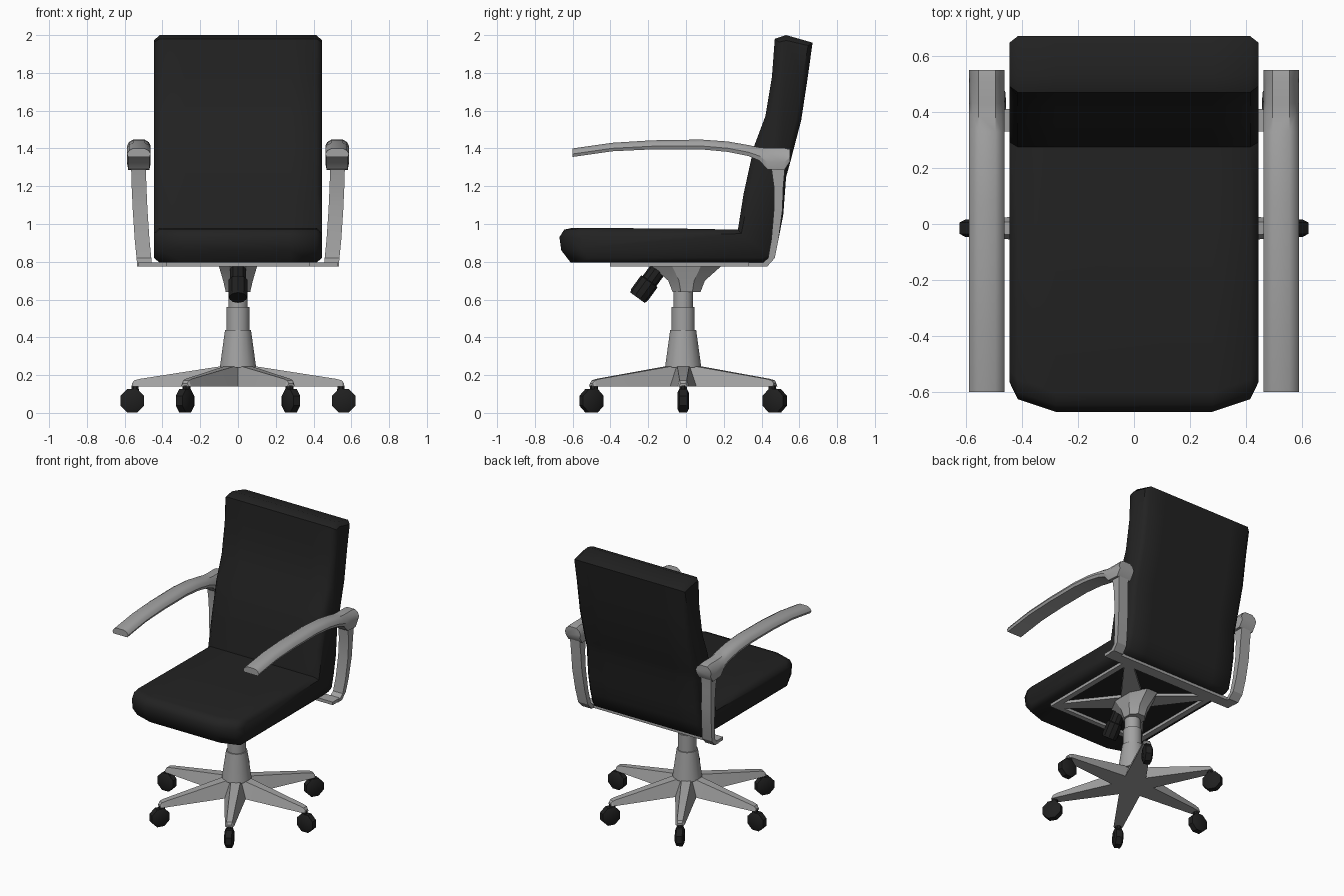
import bpy, bmesh, math
from mathutils import Vector, Matrix

if "Cube" in bpy.data.objects:
    bpy.data.objects.remove(bpy.data.objects["Cube"])


def material(name, value):
    m = bpy.data.materials.new(name)
    m.use_nodes = True
    color = (value, value, value, 1)
    m.diffuse_color = color
    m.node_tree.nodes["Principled BSDF"].inputs["Base Color"].default_value = color
    return m


BLACK = material("black upholstery", 0.016)
PLASTIC = material("black plastic", 0.014)
GREY = material("grey frame", 0.36)
AXIS_Y = -0.015


def loft(name, rings, mat, angle=30, matrix=None):
    """Skin a row of equal-length point rings and cap both ends."""
    bm = bmesh.new()
    rows = [[bm.verts.new(p) for p in ring] for ring in rings]
    n = len(rows[0])
    for a, b in zip(rows, rows[1:]):
        for i in range(n):
            j = (i + 1) % n
            bm.faces.new((a[i], a[j], b[j], b[i]))
    bm.faces.new(rows[0][::-1])
    bm.faces.new(rows[-1])
    bmesh.ops.recalc_face_normals(bm, faces=bm.faces)
    if matrix:
        bm.transform(matrix)
    me = bpy.data.meshes.new(name)
    bm.to_mesh(me)
    bm.free()
    me.shade_smooth()
    me.set_sharp_from_angle(angle=math.radians(angle))
    me.materials.append(mat)
    ob = bpy.data.objects.new(name, me)
    bpy.context.collection.objects.link(ob)
    return ob


def turned(name, steps, mat, sides=16, matrix=None):
    """Turned part from (height, x radius, y radius) steps."""
    turn = 2 * math.pi / sides
    rings = [[(rx * math.cos((i + 0.5) * turn), ry * math.sin((i + 0.5) * turn), z)
              for i in range(sides)] for z, rx, ry in steps]
    return loft(name, rings, mat, 30, matrix)


def flat_bar(name, p, q, half_p, half_q):
    """Flat strip under the seat, tapering from p to q."""
    p, q = Vector(p), Vector(q)
    d = (q - p).normalized()
    side = Vector((-d.y, d.x))
    rings = []
    for c, h in ((p, half_p), (q, half_q)):
        a, b = c + side * h, c - side * h
        rings.append([(a.x, a.y, 0.775), (b.x, b.y, 0.775),
                      (b.x, b.y, 0.797), (a.x, a.y, 0.797)])
    return loft(name, rings, GREY)


# Seat and back: one side profile (y, z), skinned across the width
profile = [(-0.61, 0.795), (0.0, 0.795), (0.41, 0.795), (0.46, 0.82), (0.49, 0.92),
           (0.515, 1.05), (0.53, 1.25), (0.55, 1.32), (0.61, 1.55), (0.645, 1.78),
           (0.67, 1.96), (0.53, 2.0), (0.47, 1.98), (0.455, 1.78), (0.42, 1.57),
           (0.36, 1.41), (0.305, 1.16), (0.275, 0.97), (0.0, 0.975), (-0.6, 0.98),
           (-0.645, 0.97), (-0.67, 0.93), (-0.66, 0.86)]


def inset(points, amount):
    out = []
    for i, p in enumerate(points):
        p = Vector(p)
        e1 = (p - Vector(points[i - 1])).normalized()
        e2 = (Vector(points[(i + 1) % len(points)]) - p).normalized()
        t = (e1 + e2).normalized()
        out.append(p + Vector((-t.y, t.x)) * amount)
    return out


rings = []
for x, amount, setback in ((-0.445, 0.028, 0.08), (-0.415, 0, 0.045), (-0.28, 0, 0),
                           (0.28, 0, 0), (0.415, 0, 0.045), (0.445, 0.028, 0.08)):
    rings.append([(x, y + (setback if y < -0.5 else 0), z)
                  for y, z in inset(profile, amount)])
loft("seat_and_back", rings, BLACK, 50)

# Armrests and their uprights
arm_line = [(-0.60, 1.355, 1.40), (-0.39, 1.385, 1.43), (-0.18, 1.395, 1.443),
            (0.08, 1.395, 1.447), (0.22, 1.382, 1.437), (0.33, 1.36, 1.418),
            (0.39, 1.335, 1.405), (0.43, 1.29, 1.402), (0.52, 1.285, 1.402),
            (0.55, 1.33, 1.395)]
arm_section = [(-0.056, 0), (-0.063, 0.35), (-0.052, 0.75), (-0.03, 1),
               (0.03, 1), (0.052, 0.75), (0.063, 0.35), (0.056, 0)]
upright_line = [(0.775, 0.385, 0.43, 0.495), (0.82, 0.435, 0.47, 0.498),
                (0.92, 0.452, 0.49, 0.508), (1.07, 0.465, 0.51, 0.518),
                (1.2, 0.465, 0.515, 0.524), (1.31, 0.45, 0.525, 0.527)]
for s, side in ((1, "left"), (-1, "right")):
    loft(side + "_armrest",
         [[(s * (0.525 + dx), y, lo + t * (hi - lo)) for dx, t in arm_section]
          for y, lo, hi in arm_line], GREY, 35)
    loft(side + "_arm_upright",
         [[(s * (c - 0.039), y0, z), (s * (c + 0.039), y0, z),
           (s * (c + 0.039), y1, z), (s * (c - 0.039), y1, z)]
          for z, y0, y1, c in upright_line], GREY)

    # Under-seat frame
    flat_bar(side + "_frame_rail", (s * 0.36, -0.40), (s * 0.36, 0.37), 0.02, 0.02)
    for y, end in ((-0.385, "front"), (0.37, "rear")):
        flat_bar(f"{side}_{end}_brace", (0, AXIS_Y), (s * 0.36, y), 0.08, 0.025)
flat_bar("front_crossbar", (-0.38, -0.385), (0.38, -0.385), 0.018, 0.018)
flat_bar("rear_crossbar", (-0.53, 0.37), (0.53, 0.37), 0.04, 0.04)

# Seat mount, gas lift and column
centre = Matrix.Translation((0, AXIS_Y, 0))
turned("seat_mount", [(0.64, 0.07, 0.08), (0.70, 0.085, 0.105), (0.778, 0.11, 0.2)],
       GREY, 8, Matrix.Translation((0, 0.003, 0)))
turned("lift_rod", [(0.55, 0.052, 0.052), (0.65, 0.052, 0.052)], GREY, 16, centre)
turned("lift_sleeve", [(0.43, 0.062, 0.062), (0.56, 0.062, 0.062)], GREY, 16, centre)
turned("column", [(0.24, 0.098, 0.098), (0.44, 0.07, 0.07)], GREY, 16, centre)

# Tilt tension knob, leaning forward and down
start, end = Vector((0, -0.13, 0.785)), Vector((0, -0.257, 0.61))
lean = (end - start).to_track_quat("Z", "Y").to_matrix().to_4x4()
length = (end - start).length
turned("tilt_knob", [(0, 0.045, 0.045), (length - 0.11, 0.045, 0.045),
                     (length - 0.105, 0.054, 0.054), (length - 0.02, 0.054, 0.054),
                     (length, 0.047, 0.047)], PLASTIC, 10,
       Matrix.Translation(start) @ lean)

# Six-legged base with casters
leg_line = [(0, 0.078, 0.034, 0.255), (0.07, 0.074, 0.032, 0.25),
            (0.52, 0.033, 0.02, 0.18), (0.55, 0.03, 0.018, 0.172),
            (0.562, 0.024, 0.014, 0.155)]
tip = 0.56
wheel_turn = Matrix.Translation((tip, 0, 0.064)) @ Matrix.Rotation(math.pi / 2, 4, "X")
for i in range(6):
    place = centre @ Matrix.Rotation(i * math.pi / 3, 4, "Z")
    loft(f"base_leg_{i + 1}",
         [[(r, -w, 0.14), (r, w, 0.14), (r, t, top), (r, -t, top)]
          for r, w, t, top in leg_line], GREY, 25, place)
    turned(f"caster_wheel_{i + 1}",
           [(-0.031, 0.045, 0.045), (-0.02, 0.068, 0.068),
            (0.02, 0.068, 0.068), (0.031, 0.045, 0.045)],
           PLASTIC, 8, place @ wheel_turn)
    turned(f"caster_stem_{i + 1}", [(0.08, 0.024, 0.024), (0.145, 0.02, 0.02)],
           PLASTIC, 8, place @ Matrix.Translation((tip - 0.015, 0, 0)))
